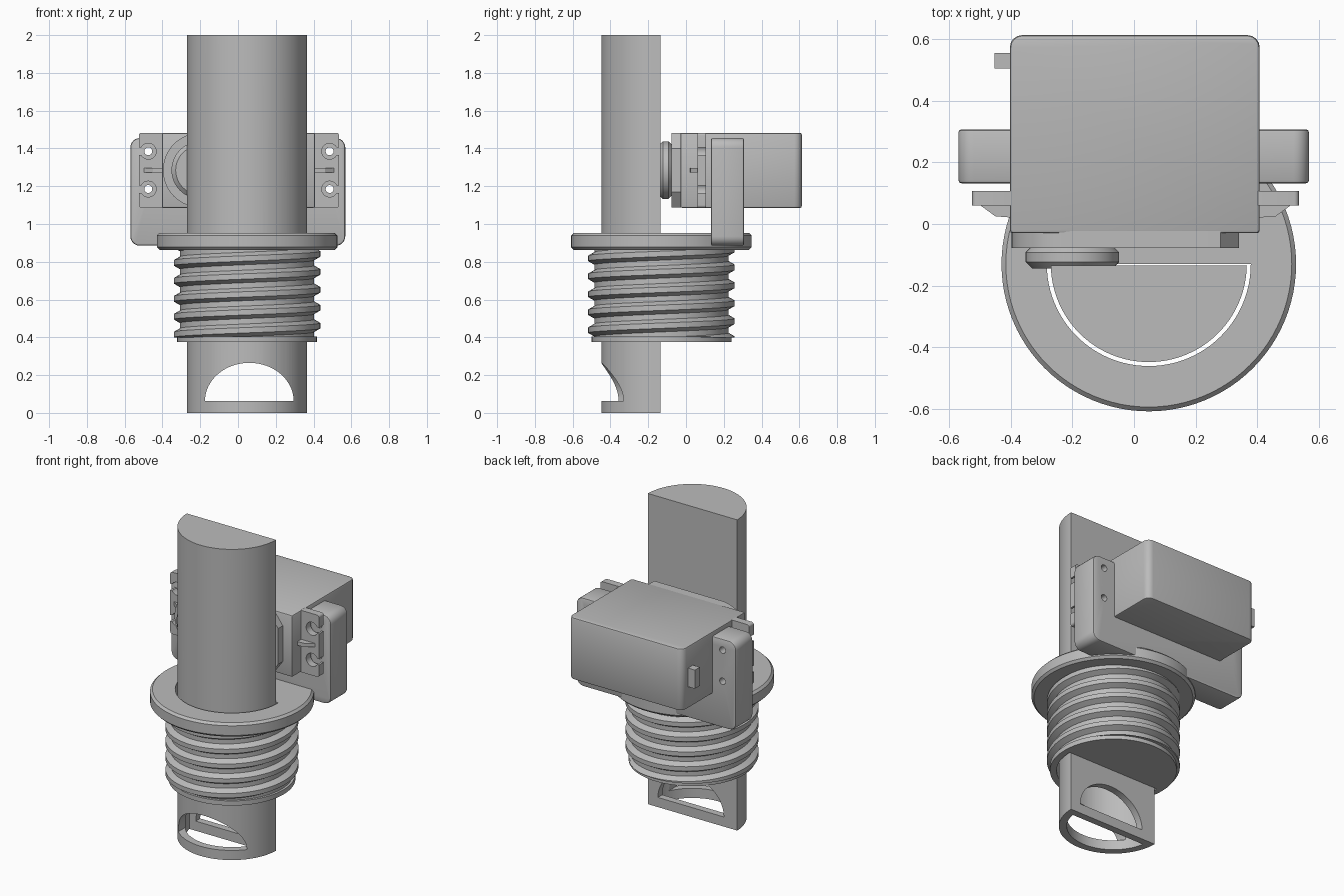
import bpy, bmesh, math
from math import sin, cos, pi, radians

if "Cube" in bpy.data.objects:
    bpy.data.objects.remove(bpy.data.objects["Cube"], do_unlink=True)

grey = bpy.data.materials.new("plain grey")
grey.use_nodes = True
grey.diffuse_color = (0.5, 0.5, 0.5, 1)
grey.node_tree.nodes["Principled BSDF"].inputs["Base Color"].default_value = (0.5, 0.5, 0.5, 1)

CX, CY = 0.048, -0.13      # axis of the tube and plug
SX, SZ = 0.005, 1.285      # centre of the servo


def finish(name, bm):
    bmesh.ops.recalc_face_normals(bm, faces=bm.faces)
    me = bpy.data.meshes.new(name)
    bm.to_mesh(me)
    bm.free()
    me.materials.append(grey)
    ob = bpy.data.objects.new(name, me)
    bpy.context.collection.objects.link(ob)
    return ob


def prism(name, pts, axis, a, b):
    """Extrude a 2D outline along z (outline in xy) or y (outline in xz)."""
    bm = bmesh.new()
    place = (lambda p: (p[0], p[1], a)) if axis == "z" else (lambda p: (p[0], a, p[1]))
    face = bm.faces.new([bm.verts.new(place(p)) for p in pts])
    moved = bmesh.ops.extrude_face_region(bm, geom=[face])["geom"]
    shift = (0, 0, b - a) if axis == "z" else (0, b - a, 0)
    bmesh.ops.translate(bm, vec=shift, verts=[g for g in moved if isinstance(g, bmesh.types.BMVert)])
    return finish(name, bm)


def arc(cx, cy, r, start, end, n):
    return [(cx + r * cos(radians(start + (end - start) * i / n)),
             cy + r * sin(radians(start + (end - start) * i / n))) for i in range(n + 1)]


def circle(cx, cy, r, n=32):
    return arc(cx, cy, r, 0, 360, n)[:-1]


def rect(x0, x1, y0, y1):
    return [(x0, y0), (x1, y0), (x1, y1), (x0, y1)]


def rounded(x0, x1, y0, y1, r):
    corners = ((x1 - r, y1 - r, 0), (x0 + r, y1 - r, 90), (x0 + r, y0 + r, 180), (x1 - r, y0 + r, 270))
    return [p for cx, cy, s in corners for p in arc(cx, cy, r, s, s + 90, 6)]


def half_round(r, flat):
    """Half disc facing the front, closed by a flat at y = flat."""
    dip = math.degrees(math.asin((CY - flat) / r))
    return arc(CX, CY, r, 180 + dip, 360 - dip, 48)


def apply(ob, mod):
    bpy.context.view_layer.objects.active = ob
    bpy.ops.object.modifier_apply(modifier=mod.name)


def cut(ob, cutter):
    mod = ob.modifiers.new("cut", "BOOLEAN")
    mod.object, mod.operation, mod.solver = cutter, "DIFFERENCE", "EXACT"
    apply(ob, mod)
    bpy.data.objects.remove(cutter, do_unlink=True)


def bevel(ob, width, segments=2):
    mod = ob.modifiers.new("bevel", "BEVEL")
    mod.width, mod.segments, mod.limit_method = width, segments, "ANGLE"
    mod.angle_limit = radians(40)
    apply(ob, mod)


# half-round tube, hollow below, with an arched window through both walls
tube = prism("tube", half_round(0.318, -0.135), "z", 0, 2)
cut(tube, prism("cutter", half_round(0.272, -0.18), "z", -0.1, 1.95))
arch = [(0.06 + 0.235 * cos(pi * i / 32), 0.062 + 0.203 * sin(pi * i / 32)) for i in range(33)]
cut(tube, prism("cutter", arch, "y", -0.7, 0.2))


# threaded plug: helical strip clamped between two heights
def thread(name, low, high, pitch, root, crest, seg=72):
    bm = bmesh.new()
    steps = ((0.0, root), (0.3, root), (0.5, crest), (0.8, crest), (1.0, root))

    def radius(phase):
        phase %= 1
        for (p, r), (q, s) in zip(steps, steps[1:]):
            if phase <= q:
                return r + (s - r) * (phase - p) / (q - p)

    turns = int((high - low) / pitch) + 3
    levels = [k + s[0] for k in range(-1, turns) for s in steps[:-1]]
    cols = []
    for i in range(seg + 1):
        a = i / seg
        col = []
        for lv in levels:
            z = min(max(low + (lv + a) * pitch, low), high)
            r = radius((z - low) / pitch - a + 1e-7)
            col.append(bm.verts.new((CX + r * cos(2 * pi * a), CY + r * sin(2 * pi * a), z)))
        cols.append(col)
    for c, d in zip(cols, cols[1:]):
        for j in range(len(levels) - 1):
            bm.faces.new((c[j], d[j], d[j + 1], c[j + 1]))
    bmesh.ops.remove_doubles(bm, verts=bm.verts, dist=0.0002)
    bmesh.ops.holes_fill(bm, edges=[e for e in bm.edges if e.is_boundary], sides=0)
    return finish(name, bm)


plug_thread = thread("plug_thread", 0.4, 0.87, 0.095, 0.355, 0.388)
plug_lip = prism("plug_lip", circle(CX, CY, 0.37, 96), "z", 0.375, 0.405)
flange = prism("flange", circle(CX, CY, 0.478, 96), "z", 0.863, 0.953)
bevel(flange, 0.014, 1)
for part in (plug_thread, plug_lip, flange):
    cut(part, prism("cutter", half_round(0.331, -0.1305), "z", 0.2, 1.2))

# servo body, with rounded rear corners
body = prism("servo_body", [(-0.403, -0.03), (0.408, -0.03)]
             + arc(0.368, 0.573, 0.04, 0, 90, 4) + arc(-0.363, 0.573, 0.04, 90, 180, 4),
             "z", 1.085, 1.483)
bevel(body, 0.01)

# gear housing and output disc on the servo front
prism("gear_housing", arc(-0.2, SZ, 0.197, 90, 270, 32)
      + [(0.28, SZ - 0.197), (0.34, SZ - 0.115), (0.34, SZ + 0.115), (0.28, SZ + 0.197)],
      "y", -0.078, -0.02)
disc = prism("output_disc", circle(-0.2, SZ, 0.152, 48), "y", -0.145, -0.07)
bevel(disc, 0.022, 1)

# mounting ears with open screw slots and a tapered rib
for side, name in ((1, "left"), (-1, "right")):
    xs = sorted((SX + side * 0.39, SX + side * 0.53))
    ear = prism(name + "_ear", rounded(*xs, 1.085, 1.483, 0.015), "y", 0.06, 0.107)
    hole_x = SX + side * 0.48
    for z in (SZ - 0.1, SZ + 0.1):
        cut(ear, prism("cutter", circle(hole_x, z, 0.042, 24), "y", 0, 0.2))
        slot = sorted((hole_x, SX + side * 0.6))
        cut(ear, prism("cutter", rect(*slot, z - 0.02, z + 0.02), "y", 0, 0.2))
    prism(name + "_rib", [(SX + side * 0.39, 0.02), (SX + side * 0.455, 0.025),
                          (SX + side * 0.51, 0.065), (SX + side * 0.39, 0.065)],
          "z", SZ - 0.012, SZ + 0.012)

# cable exit on the side of the servo
prism("cable_exit", rect(-0.452, -0.39, 0.505, 0.555), "z", 1.225, 1.345)

# bracket that holds the servo, with screw holes
bracket = prism("bracket", rounded(-0.57, 0.568, 0.885, 1.455, 0.05), "y", 0.132, 0.307)
bevel(bracket, 0.01)
for x in (SX - 0.48, SX + 0.48):
    for z in (SZ - 0.1, SZ + 0.1):
        cut(bracket, prism("cutter", circle(x, z, 0.021, 24), "y", 0, 0.5))

# smooth round surfaces, keep the edges sharp
for ob in bpy.context.scene.objects:
    ob.select_set(ob.type == "MESH")
bpy.ops.object.shade_smooth_by_angle(angle=radians(25))
